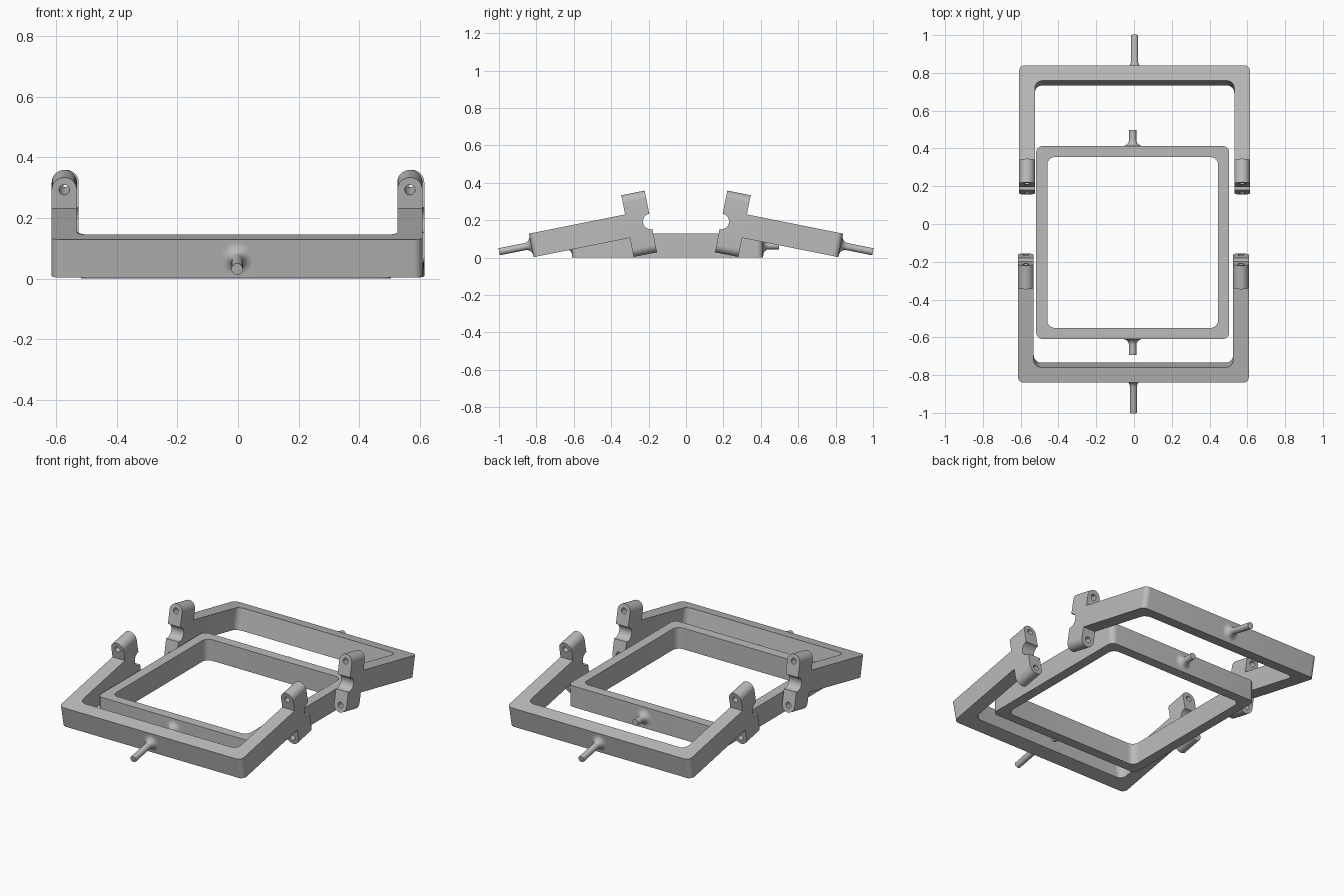
import bpy, bmesh, math
from mathutils import Matrix, Vector

cube = bpy.data.objects.get("Cube")
if cube:
    bpy.data.objects.remove(cube, do_unlink=True)

grey = bpy.data.materials.new("plain grey")
grey.use_nodes = True
grey.diffuse_color = (0.5, 0.5, 0.5, 1)
grey.node_tree.nodes["Principled BSDF"].inputs["Base Color"].default_value = (0.5, 0.5, 0.5, 1)


def finish(name, bm, matrix):
    """Turn a bmesh into a shaded, coloured object."""
    bmesh.ops.recalc_face_normals(bm, faces=bm.faces)
    mesh = bpy.data.meshes.new(name)
    bm.to_mesh(mesh)
    bm.free()
    mesh.materials.append(grey)
    ob = bpy.data.objects.new(name, mesh)
    bpy.context.collection.objects.link(ob)
    ob.matrix_world = matrix
    return ob


def smooth(ob):
    bpy.ops.object.select_all(action="DESELECT")
    ob.select_set(True)
    bpy.context.view_layer.objects.active = ob
    bpy.ops.object.shade_smooth_by_angle(angle=math.radians(35))


def rounded(corners, steps=8):
    """Outline through (x, y, radius) corners, with a fillet at each."""
    out = []
    for i, (x, y, r) in enumerate(corners):
        p = Vector((x, y))
        if r == 0:
            out.append(p)
            continue
        a = (Vector(corners[i - 1][:2]) - p).normalized()
        b = (Vector(corners[(i + 1) % len(corners)][:2]) - p).normalized()
        for k in range(steps + 1):
            t = k / steps * math.pi / 2
            out.append(p + r * (a * (1 - math.sin(t)) + b * (1 - math.cos(t))))
    return out


def extrude(bm, face, vector):
    new = bmesh.ops.extrude_face_region(bm, geom=[face])["geom"]
    bmesh.ops.translate(bm, vec=vector, verts=[v for v in new if isinstance(v, bmesh.types.BMVert)])


def prism(name, points, vector, matrix):
    bm = bmesh.new()
    extrude(bm, bm.faces.new([bm.verts.new(p) for p in points]), Vector(vector))
    return finish(name, bm, matrix)


def cut(ob, cutters):
    for c in cutters:
        m = ob.modifiers.new("cut", "BOOLEAN")
        m.operation, m.solver, m.object = "DIFFERENCE", "EXACT", c
    bpy.context.view_layer.update()
    result = bpy.data.meshes.new_from_object(ob.evaluated_get(bpy.context.evaluated_depsgraph_get()))
    ob.modifiers.clear()
    ob.data = result
    for c in cutters:
        bpy.data.objects.remove(c, do_unlink=True)


def cylinder(radius, depth, centre, axis, matrix):
    bm = bmesh.new()
    bmesh.ops.create_cone(bm, cap_ends=True, segments=32, radius1=radius, radius2=radius, depth=depth,
                          matrix=Matrix.Translation(centre) @ Matrix.Rotation(math.pi / 2, 4, axis))
    ob = finish("cutter", bm, matrix)
    ob.hide_render = True
    return ob


def peg(name, length, matrix):
    """Round pin pointing along -y with a flared root."""
    flare, pin, n = 0.034, 0.019, 24
    profile = [(pin + flare * (1 - math.sin(t)), flare * (1 - math.cos(t)))
               for t in (i * math.pi / 16 for i in range(9))] + [(pin, length)]
    bm = bmesh.new()
    rings = [[bm.verts.new((r * math.cos(a), -d, r * math.sin(a)))
              for a in (2 * math.pi * k / n for k in range(n))] for r, d in profile]
    for lo, hi in zip(rings, rings[1:]):
        for k in range(n):
            bm.faces.new((lo[k], lo[(k + 1) % n], hi[(k + 1) % n], hi[k]))
    bm.faces.new(rings[0])
    bm.faces.new(rings[-1])
    smooth(finish(name, bm, matrix))


HALF, THICK, HEIGHT = 0.611, 0.083, 0.128
ARM, HEAD, REACH, LOBE = 0.525, 0.127, 0.168, THICK / 2
MID = HEIGHT / 2


def tilted_frame(side, base):
    """U-shaped frame, with a hinge head on each arm and a peg outside."""
    inner = HALF - THICK
    outline = rounded([(-HALF, 0, 0.03), (HALF, 0, 0.03), (HALF, ARM, 0), (inner, ARM, 0),
                       (inner, THICK, 0.04), (-inner, THICK, 0.04), (-inner, ARM, 0), (-HALF, ARM, 0)])
    smooth(prism(side + "_u_frame", [(p.x, p.y, 0) for p in outline], (0, 0, HEIGHT), base))

    for label, sx in (("right", -1), ("left", 1)):
        cx = sx * (HALF - LOBE)
        straight = REACH - LOBE
        points = []
        for s in (0, 1):
            for k in range(17):
                a = math.pi * (s + k / 16)
                points.append((cx + LOBE * math.cos(a), ARM,
                               MID + (1 - 2 * s) * straight + LOBE * math.sin(a)))
        head = prism(f"{side}_{label}_hinge_head", points, (0, HEAD, 0), base)
        cutters = [cylinder(0.042, 0.2, (cx, ARM + HEAD, MID), "Y", base)]
        for s in (-1, 1):
            cutters.append(cylinder(0.017, 0.3, (cx, ARM + HEAD / 2, MID + s * straight), "X", base))
        cut(head, cutters)
        smooth(head)
    peg(side + "_frame_peg", 0.175, base @ Matrix.Translation((0, 0, MID)))


# Two facing tilted frames
for side, turn, shift in (("front", 0, -0.003), ("back", math.pi, 0.003)):
    tilted_frame(side, Matrix.Translation((shift, 0, 0)) @ Matrix.Rotation(turn, 4, "Z")
                 @ Matrix.Translation((0, -0.815, 0.003)) @ Matrix.Rotation(math.radians(11.3), 4, "X"))

# Flat central frame, made as a rounded square ring
centre = Matrix.Translation((-0.007, -0.098, 0))
HX, WALL = 0.511, 0.059
bm = bmesh.new()
loops = []
for h, r in ((HX, 0.035), (HX - WALL, 0.04)):
    ring = rounded([(-h, -h, r), (h, -h, r), (h, h, r), (-h, h, r)])
    loops.append([[bm.verts.new((p.x, p.y, z)) for p in ring] for z in (0, HEIGHT)])
(out_lo, out_hi), (in_lo, in_hi) = loops
for a, b in ((out_lo, out_hi), (out_hi, in_hi), (in_hi, in_lo), (in_lo, out_lo)):
    for k in range(len(a)):
        j = (k + 1) % len(a)
        bm.faces.new((a[k], a[j], b[j], b[k]))
smooth(finish("centre_frame", bm, centre))

# Pegs on the central frame
for side, turn in (("front", 0), ("back", math.pi)):
    peg(side + "_centre_peg", 0.084, centre @ Matrix.Rotation(turn, 4, "Z")
        @ Matrix.Translation((0, -HX, MID)))
